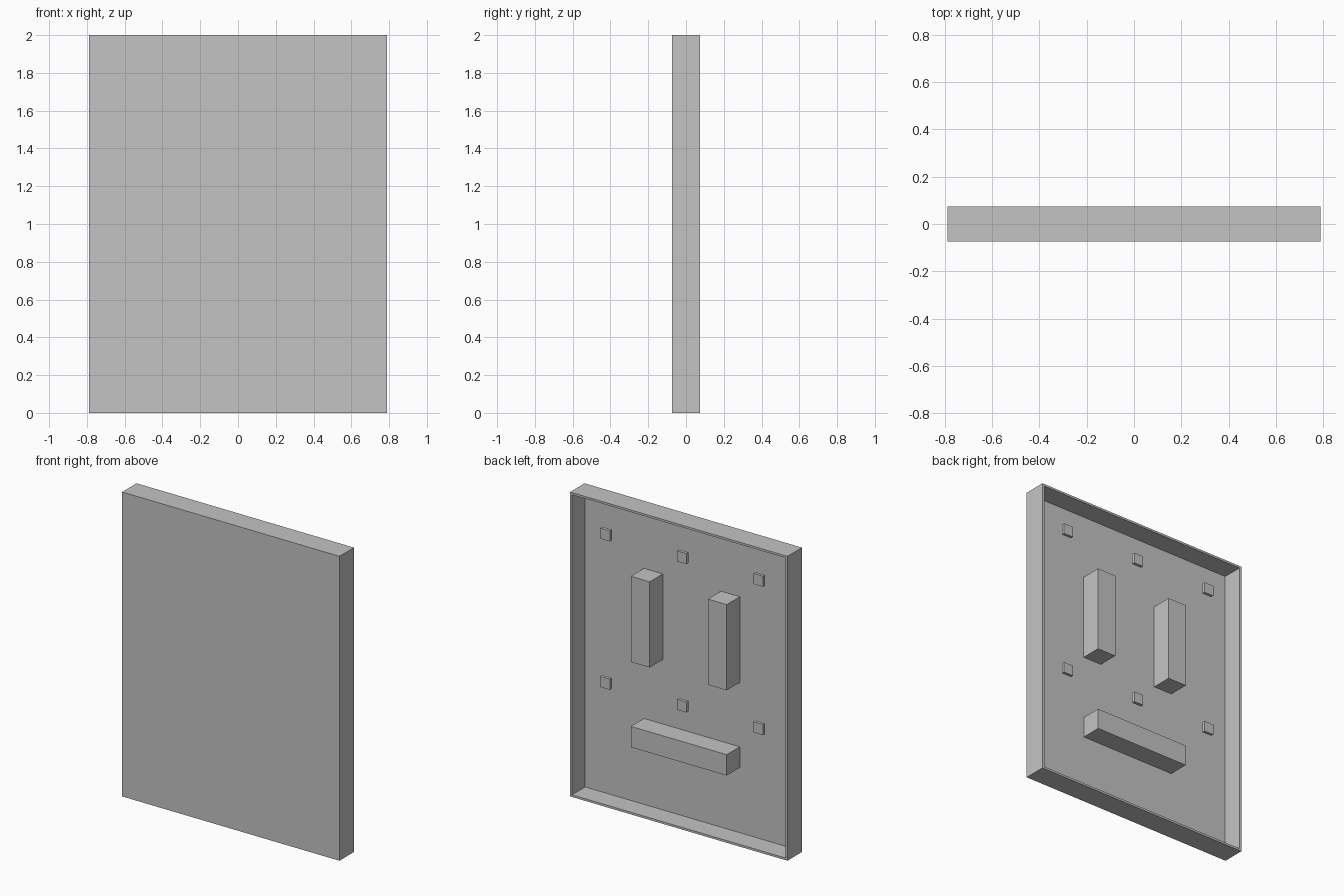
import bpy
import bmesh
from mathutils import Vector

cube = bpy.data.objects.get("Cube")
if cube:
    bpy.data.objects.remove(cube, do_unlink=True)

grey = bpy.data.materials.new("plain grey")
grey.use_nodes = True
grey.diffuse_color = (0.55, 0.55, 0.55, 1)
grey.node_tree.nodes["Principled BSDF"].inputs["Base Color"].default_value = (0.55, 0.55, 0.55, 1)

HALF_DEPTH = 0.075
FLOOR_Y = -0.061
RIM = 0.02


def box(name, centre, size, edit=None):
    """Flat-shaded box, optionally edited as a bmesh before it is stored."""
    bm = bmesh.new()
    bmesh.ops.create_cube(bm, size=1)
    for v in bm.verts:
        v.co = Vector(a * s + c for a, s, c in zip(v.co, size, centre))
    if edit:
        edit(bm)
    mesh = bpy.data.meshes.new(name)
    bm.to_mesh(mesh)
    bm.free()
    mesh.materials.append(grey)
    obj = bpy.data.objects.new(name, mesh)
    bpy.context.collection.objects.link(obj)
    return obj


def hollow_back(bm):
    """Inset the back face to a thin rim and sink it to leave a tray."""
    bm.normal_update()
    back = max(bm.faces, key=lambda f: f.calc_center_median().y)
    bmesh.ops.inset_region(bm, faces=[back], thickness=RIM)
    walls = bmesh.ops.extrude_discrete_faces(bm, faces=[back])
    for v in walls["faces"][0].verts:
        v.co.y = FLOOR_Y


# Shallow tray, open at the back
box("panel_tray", (0, 0, 1), (1.58, 2 * HALF_DEPTH, 2), hollow_back)

# Spacer bars from the tray floor to the rim plane
bar_y = (HALF_DEPTH + FLOOR_Y) / 2
bar_depth = HALF_DEPTH - FLOOR_Y
for side, x in (("left", 0.28), ("right", -0.28)):
    box(f"upright_bar_{side}", (x, bar_y, 1.283), (0.137, bar_depth, 0.563))
box("lower_bar", (0, bar_y, 0.51), (0.696, bar_depth, 0.137))

# Two rows of small square pads
for row, z in (("upper", 1.77), ("lower", 0.795)):
    for column, x in (("left", 0.557), ("middle", 0), ("right", -0.557)):
        box(f"pad_{row}_{column}", (x, 0.035, z), (0.07, 0.02, 0.07))
